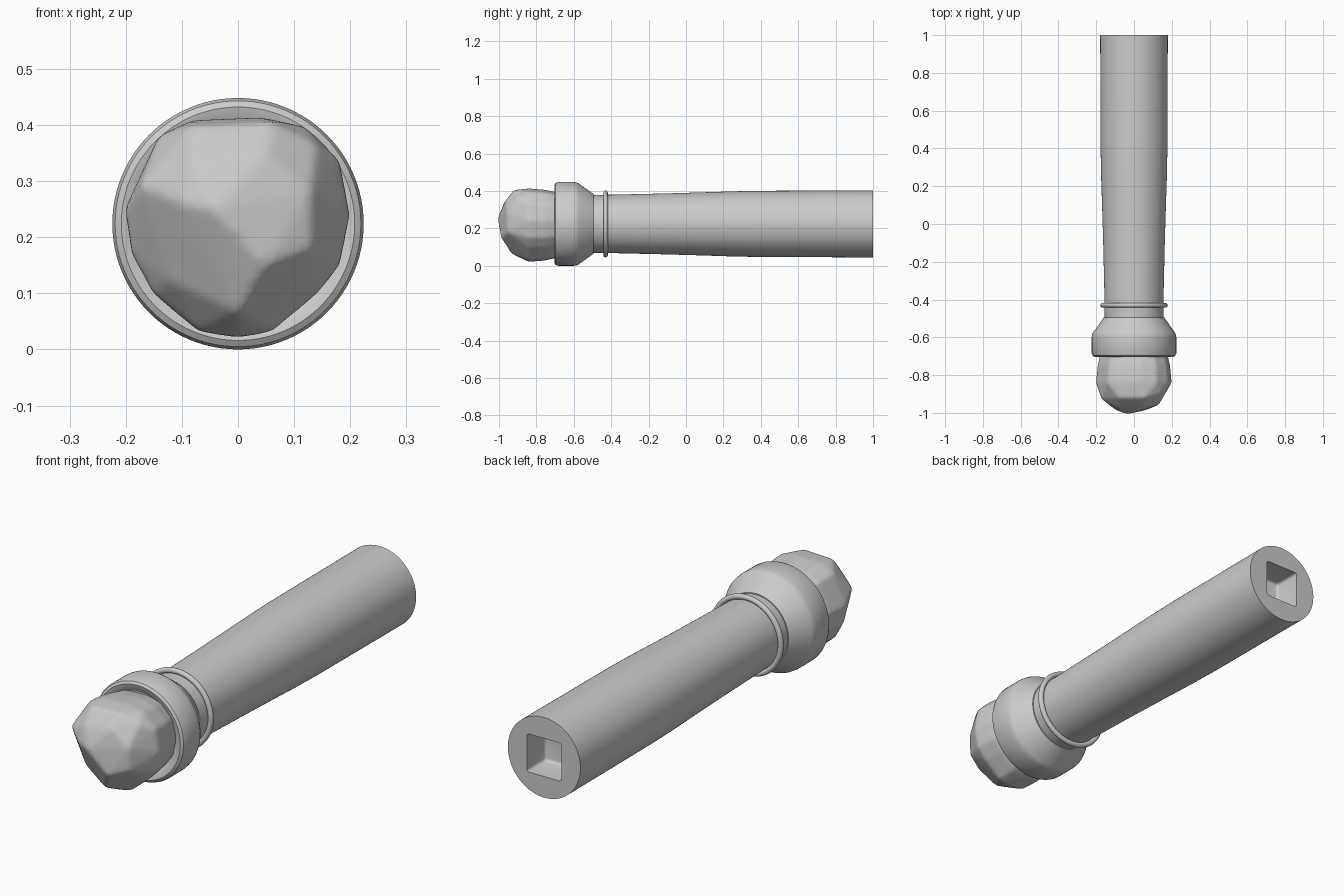
import bpy, bmesh, math
from mathutils import Vector

AXIS_Z = 0.224
STEPS = 96

cube = bpy.data.objects.get("Cube")
if cube:
    bpy.data.objects.remove(cube, do_unlink=True)


def finish(name, bm):
    bmesh.ops.recalc_face_normals(bm, faces=bm.faces)
    mesh = bpy.data.meshes.new(name)
    bm.to_mesh(mesh)
    bm.free()
    obj = bpy.data.objects.new(name, mesh)
    bpy.context.collection.objects.link(obj)
    return obj


def activate(obj):
    bpy.ops.object.select_all(action='DESELECT')
    obj.select_set(True)
    bpy.context.view_layer.objects.active = obj


def smooth(obj, degrees=30):
    activate(obj)
    bpy.ops.object.shade_smooth_by_angle(angle=math.radians(degrees))


def lathe(name, profile, closed=False):
    """Turn (y, radius) points around the long axis."""
    bm = bmesh.new()
    rings = []
    for y, r in profile:
        angles = [math.tau * i / STEPS for i in range(STEPS)]
        rings.append([bm.verts.new((r * math.cos(a), y, AXIS_Z + r * math.sin(a)))
                      for a in angles])
    pairs = list(zip(rings, rings[1:]))
    if closed:
        pairs.append((rings[-1], rings[0]))
    else:
        bm.faces.new(rings[0])
        bm.faces.new(rings[-1])
    for a, b in pairs:
        for i in range(STEPS):
            j = (i + 1) % STEPS
            bm.faces.new((a[i], a[j], b[j], b[i]))
    return finish(name, bm)


# Tapered handle
handle = lathe("handle", [(-0.56, 0.155), (-0.4, 0.156), (-0.1, 0.163), (0.1, 0.169),
                          (0.25, 0.174), (0.4, 0.177), (0.7, 0.178), (1.0, 0.179)])

# Square socket cut into the rear end
bm = bmesh.new()
bmesh.ops.create_cube(bm, size=1)
bmesh.ops.scale(bm, vec=(0.17, 0.26, 0.17), verts=bm.verts)
bmesh.ops.translate(bm, vec=(0, 1.0, AXIS_Z), verts=bm.verts)
bmesh.ops.bevel(bm, geom=bm.edges[:], offset=0.012, segments=3, profile=0.5, affect='EDGES')
cutter = finish("socket_cutter", bm)
cutter.hide_render = True
cut = handle.modifiers.new("socket", 'BOOLEAN')
cut.object = cutter
cut.solver = 'EXACT'
activate(handle)
bpy.ops.object.modifier_apply(modifier=cut.name)
bpy.data.objects.remove(cutter, do_unlink=True)
smooth(handle)

# Flared collar holding the head
collar = lathe("collar", [(-0.495, 0.145), (-0.495, 0.160), (-0.575, 0.217), (-0.586, 0.222),
                          (-0.600, 0.224), (-0.685, 0.224), (-0.697, 0.219), (-0.704, 0.208),
                          (-0.700, 0.190), (-0.690, 0.175)])
smooth(collar)

# Thin ring around the neck
circle = [math.tau * i / 12 for i in range(12)]
ring = lathe("neck_ring", [(-0.43 + 0.012 * math.cos(a), 0.167 + 0.012 * math.sin(a))
                           for a in circle], closed=True)
smooth(ring, 50)

# Rough faceted stone head
outline = [(-0.2, 0.25), (-0.14, 0.38), (-0.08, 0.407), (0.04, 0.412), (0.12, 0.395),
           (0.18, 0.335), (0.198, 0.24), (0.18, 0.15), (0.14, 0.1), (0.06, 0.033),
           (0, 0.022), (-0.07, 0.033), (-0.15, 0.1), (-0.188, 0.17)]
front = [(-0.04, -1.008, 0.25), (0.05, -0.99, 0.15), (0.13, -0.958, 0.28),
         (-0.08, -0.975, 0.33), (0.05, -0.965, 0.35), (-0.1, -0.985, 0.26),
         (0.13, -0.955, 0.18), (-0.175, -0.925, 0.29), (-0.08, -0.92, 0.4),
         (0.06, -0.92, 0.405), (0.14, -0.9, 0.365), (0.0, -0.935, 0.065),
         (-0.12, -0.9, 0.12)]
centre = Vector((0, AXIS_Z))
bm = bmesh.new()
for p in front:
    bm.verts.new(p)
for y, factor in ((-0.84, 1.01), (-0.75, 0.97), (-0.64, 0.84)):
    for p in outline:
        x, z = centre + (Vector(p) - centre) * factor
        bm.verts.new((x, y, z))
hull = bmesh.ops.convex_hull(bm, input=bm.verts[:])
loose = {g for g in hull["geom_interior"] + hull["geom_unused"]
         if isinstance(g, bmesh.types.BMVert)}
bmesh.ops.delete(bm, geom=list(loose), context='VERTS')
head = finish("stone_head", bm)

# Wear the stone's edges down softly
remesh = head.modifiers.new("even_mesh", 'REMESH')
remesh.mode = 'VOXEL'
remesh.voxel_size = 0.009
soften = head.modifiers.new("worn_edges", 'SMOOTH')
soften.factor = 0.5
soften.iterations = 8
activate(head)
for name in ("even_mesh", "worn_edges"):
    bpy.ops.object.modifier_apply(modifier=name)
smooth(head, 60)
